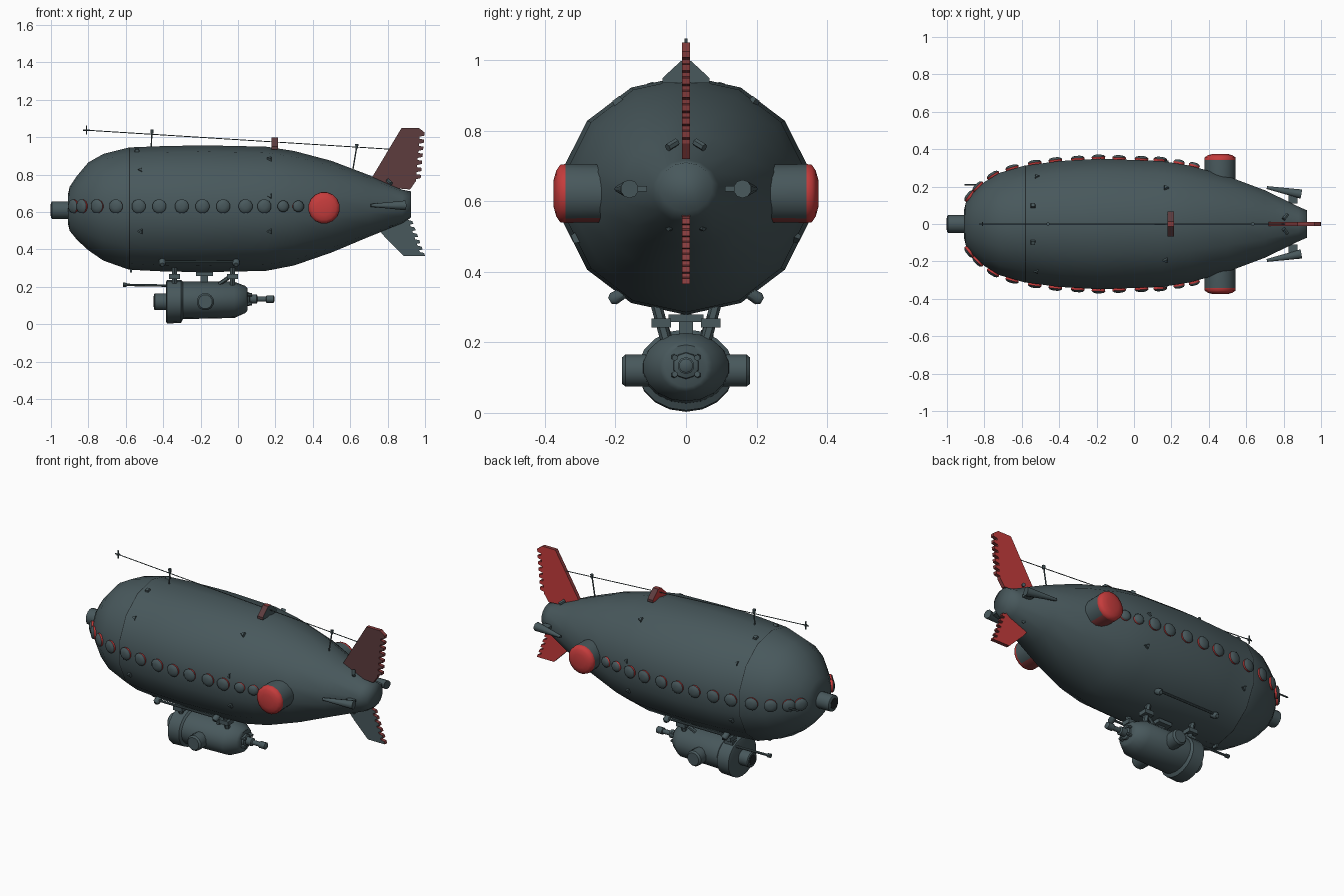
import bpy, bmesh, math
from mathutils import Vector

cube = bpy.data.objects.get("Cube")
if cube:
    bpy.data.objects.remove(cube, do_unlink=True)


def material(name, rgb):
    m = bpy.data.materials.new(name)
    m.use_nodes = True
    m.diffuse_color = (*rgb, 1)
    m.node_tree.nodes["Principled BSDF"].inputs["Base Color"].default_value = (*rgb, 1)
    return m


MATS = [material("slate grey", (.065, .098, .107)), material("signal red", (.56, .045, .045)),
        material("dull red", (.11, .045, .048)), material("seam black", (.015, .02, .022)),
        material("deep red", (.24, .045, .046))]
SLATE, RED, DULL, BLACK, DEEP = range(5)


def finish(name, bm, angle=40):
    bmesh.ops.recalc_face_normals(bm, faces=bm.faces)
    me = bpy.data.meshes.new(name)
    bm.to_mesh(me)
    bm.free()
    for m in MATS:
        me.materials.append(m)
    for p in me.polygons:
        p.use_smooth = True
    me.set_sharp_from_angle(angle=math.radians(angle))
    ob = bpy.data.objects.new(name, me)
    bpy.context.collection.objects.link(ob)
    return ob


def loft(name, rings, sides=16, loc=(0, 0, 0), axis=(1, 0, 0), mats=None, mat=SLATE, phase=.5, angle=40):
    """Elliptical rings (distance, half width, half height, rise) skinned along an axis."""
    bm = bmesh.new()
    d = Vector(axis).normalized()
    up = Vector((0, 0, 1)) if abs(d.z) < .95 else Vector((0, 1, 0))
    side = up.cross(d).normalized()
    up = d.cross(side)
    loops = []
    for t, w, h, rise in rings:
        loop = []
        for k in range(sides):
            a = math.tau * (k + phase) / sides
            loop.append(bm.verts.new(Vector(loc) + d * t + side * w * math.cos(a) + up * (h * math.sin(a) + rise)))
        loops.append(loop)
    for i, (a, b) in enumerate(zip(loops, loops[1:])):
        for k in range(sides):
            n = (k + 1) % sides
            f = bm.faces.new((a[k], a[n], b[n], b[k]))
            f.material_index = mats[i] if mats else mat
    bm.faces.new(loops[0]).material_index = mats[0] if mats else mat
    bm.faces.new(loops[-1]).material_index = mats[-1] if mats else mat
    return finish(name, bm, angle)


def lathe(name, profile, **kw):
    return loft(name, [(t, r, r, 0) for t, r in profile], **kw)


def rod(name, a, b, r, r2=None, sides=8):
    a, b = Vector(a), Vector(b)
    return lathe(name, [(0, r), ((b - a).length, r if r2 is None else r2)], loc=a, axis=b - a, sides=sides)


def box(name, loc, size):
    bm = bmesh.new()
    bmesh.ops.create_cube(bm, size=1)
    for v in bm.verts:
        v.co = Vector(a * b for a, b in zip(v.co, size)) + Vector(loc)
    return finish(name, bm, 20)


def plate(name, outline, y0, y1, paint):
    """Flat x-z outline given thickness in y, coloured by face direction."""
    bm = bmesh.new()
    front = [bm.verts.new((x, y0, z)) for x, z in outline]
    back = [bm.verts.new((x, y1, z)) for x, z in outline]
    bm.faces.new(front)
    bm.faces.new(back)
    for i in range(len(front)):
        j = (i + 1) % len(front)
        bm.faces.new((front[i], front[j], back[j], back[i]))
    bmesh.ops.recalc_face_normals(bm, faces=bm.faces)
    for f in bm.faces:
        f.material_index = paint(f.normal)
    return finish(name, bm, 20)


# Envelope: x, half width, half height, centre height
HULL = [(-.91, .07, .075, .615), (-.90, .115, .118, .617), (-.86, .17, .172, .622), (-.80, .23, .235, .63),
        (-.72, .28, .285, .625), (-.582, .321, .327, .618), (-.578, .321, .327, .618), (-.40, .345, .335, .617),
        (-.18, .358, .339, .617), (.15, .345, .332, .617), (.30, .32, .306, .62), (.50, .262, .245, .628),
        (.70, .185, .165, .632), (.88, .095, .09, .628), (.925, .075, .07, .64)]
loft("hull", HULL, sides=14, mats=[BLACK if a[0] == -.582 else SLATE for a in HULL[:-1]], angle=130)
lathe("nose_tube", [(-1, .040), (-.995, .048), (-.90, .048)], loc=(0, 0, .61))
lathe("nose_bore", [(-1.002, .032), (-.99, .032)], loc=(0, 0, .61), mat=BLACK)


def hull_at(x):
    for a, b in zip(HULL, HULL[1:]):
        if a[0] <= x <= b[0]:
            t = (x - a[0]) / (b[0] - a[0])
            return [p + (q - p) * t for p, q in zip(a, b)]


def on_hull(x, deg):
    _, w, h, zc = hull_at(x)
    a = math.radians(deg)
    return Vector((x, w * .975 * math.cos(a), zc + h * .975 * math.sin(a)))


# Portholes following the hull slope on both sides
for s, label in ((1, "back"), (-1, "front")):
    for i, x in enumerate((-.875, -.83, -.75, -.65, -.53, -.42, -.30, -.19, -.08, .04, .14, .24, .32)):
        x0, x1 = max(x - .03, -.90), x + .03
        slope = (hull_at(x1)[1] - hull_at(x0)[1]) / (x1 - x0)
        normal = Vector((-slope, s, 0)).normalized()
        r = .038 if x < .2 else .031
        p = Vector((x, s * hull_at(x)[1] * .974, .63))
        lathe(f"porthole_{label}_{i + 1}", [(-.015, r * .9), (.002, r * .96), (.011, r), (.019, r * .78), (.023, r * .35)],
              loc=p, axis=normal, sides=12, mats=[RED, RED, SLATE, SLATE], angle=50)

    # Side engine pods with red end caps and a red-tinted underside
    pod = lathe(f"engine_pod_{label}", [(.18, .082), (.342, .085), (.357, .083), (.368, .066), (.375, .04)],
                loc=(.46, 0, .622), axis=(0, s, 0), mats=[SLATE, RED, RED, RED], angle=60)
    for p in pod.data.polygons:
        if p.normal.z < -.75 and p.material_index == SLATE:
            p.material_index = DEEP
    # Tail spikes
    rod(f"tail_spike_{label}", (.71, s * .195, .635), (.895, s * .16, .635), .008, .026, 10)
    box(f"spike_foot_{label}", (.85, s * .135, .635), (.05, .05, .016))
    for k, (z0, z1) in enumerate(((.768, .752), (.535, .525))):
        rod(f"fin_brace_{label}_{k + 1}", (.80, s * .026, z0), (.82, s * .052, z1), .011, sides=6)

    # Lower hull rail
    rod(f"rail_{label}", (-.41, s * .2, .333), (-.01, s * .2, .333), .007)
    for k, x in enumerate((-.405, -.01)):
        lathe(f"rail_knob_{label}_{k + 1}", [(-.03, .016), (.018, .02), (.03, .011)], loc=(x, s * .19, .333),
              axis=(0, s, -.6), sides=8)
    # Small lugs dotted over the hull
    for k, (x, deg) in enumerate(((-.52, 39), (-.52, -22), (.17, 12), (.17, -22), (.17, 55), (-.54, 72))):
        p = on_hull(x, deg)
        out = Vector((0, p.y, p.z - .62))
        p.y *= s
        out.y *= s
        lathe(f"lug_{label}_{k + 1}", [(-.01, .02), (.014, .014)], loc=p, axis=out, sides=3 if k < 5 else 4)

    # Gondola hangers and side drums
    for k, x in enumerate((-.34, -.03)):
        rod(f"hanger_{label}_{k + 1}", (x, s * .055, .20), (x, s * .085, .31), .016, sides=6)
        box(f"hanger_clamp_{label}_{k + 1}", (x, s * .07, .255), (.06, .055, .025))
    rod(f"hanger_brace_{label}", (-.10, s * .05, .215), (-.02, s * .07, .27), .011, sides=6)
    lathe(f"gondola_drum_{label}", [(.08, .047), (.172, .047), (.182, .038)], loc=(-.175, 0, .12),
          axis=(0, s, 0), sides=12)


# Toothed tail fins
def toothed(top, bottom, count, depth):
    pts = []
    for i in range(count):
        for f, inset in ((i, 0), (i + .45, 0), (i + .6, depth), (i + .9, depth)):
            t = f / count
            pts.append((top[0] + (bottom[0] - top[0]) * t - inset, top[1] + (bottom[1] - top[1]) * t))
    return pts


def upper_paint(n):
    return RED if n.y > .5 else DULL if n.y < -.5 else DEEP


def lower_paint(n):
    return RED if n.y > .5 else SLATE if n.y < -.5 else DEEP


plate("upper_fin", [(.69, .74), (.875, 1.05), (.965, 1.05)] + toothed((.998, 1.025), (.975, .76), 7, .025)
      + [(.92, .72)], -.011, .011, upper_paint)
plate("lower_fin", [(.74, .52), (.79, .46), (.885, .365)] + toothed((1, .365), (.925, .57), 6, .02)
      + [(.88, .6)], -.011, .011, lower_paint)

# Aerial wire, masts and star tip
rod("aerial_wire", (-.81, 0, 1.037), (.82, 0, .935), .0025, sides=5)
for i, (x, z0, x1, z1) in enumerate(((-.465, .93, -.46, 1.03), (.615, .83, .635, .95))):
    rod(f"aerial_mast_{i + 1}", (x, 0, z0), (x1, 0, z1), .004, sides=6)
    lathe(f"mast_knob_{i + 1}", [(-.01, .008), (.012, .010)], loc=(x1, 0, z1), axis=(0, 0, 1), sides=6)
for i, d in enumerate(((0, 0, .024), (0, .01, 0), (.018, 0, 0))):
    c, v = Vector((-.81, 0, 1.037)), Vector(d)
    rod(f"aerial_star_{i + 1}", c - v, c + v, .004, sides=5)

# Roof housing: grey gable behind, red face ahead
bm = bmesh.new()
vs = [[bm.verts.new((x, y, z)) for y, z in ((-.066, .935), (.066, .935), (.066, .95), (.014, .998), (-.014, .998),
      (-.066, .95))] for x in (.178, .214)]
bm.faces.new(vs[0]).material_index = RED
bm.faces.new(vs[1])
for k in range(6):
    n = (k + 1) % 6
    bm.faces.new((vs[0][k], vs[0][n], vs[1][n], vs[1][k])).material_index = DEEP if k == 3 else DULL
finish("roof_housing", bm, 20)

# Gondola
loft("gondola", [(-.385, .12, .105, .12), (-.38, .137, .117, .12), (-.305, .137, .115, .122), (-.295, .125, .1, .127),
                 (-.02, .122, .097, .13), (.04, .075, .072, .132), (.05, .06, .06, .133)], sides=18)
lathe("gondola_front_tube", [(-.45, .04), (-.445, .046), (-.37, .046)], loc=(0, 0, .12))
lathe("gondola_front_bore", [(-.452, .03), (-.44, .03)], loc=(0, 0, .12), mat=BLACK)
lathe("gondola_tail", [(.04, .04), (.06, .036), (.065, .024), (.10, .024), (.105, .014), (.15, .014), (.152, .02),
                       (.19, .02), (.195, .012)], loc=(0, 0, .134), sides=10)
for i in range(4):
    a = math.tau * (i + .5) / 4
    rod(f"tail_bolt_{i + 1}", (.03, .05 * math.cos(a), .133 + .038 * math.sin(a)),
        (.075, .045 * math.cos(a), .133 + .033 * math.sin(a)), .009, sides=6)
box("gondola_saddle", (-.18, 0, .245), (.04, .04, .06))
box("saddle_foot", (-.18, 0, .268), (.09, .10, .022))

# Guns and keel spar
rod("gondola_gun", (-.60, .06, .21), (-.33, .06, .205), .007)
rod("gun_muzzle", (-.615, .06, .211), (-.595, .06, .21), .012)
box("gun_mount", (-.34, .06, .215), (.06, .035, .04))
rod("keel_spar", (-.575, 0, .297), (-.40, 0, .29), .007)
box("keel_spar_end", (-.572, 0, .30), (.012, .03, .05))
rod("nose_probe", (-.905, .21, .62), (-.82, .21, .62), .005)
